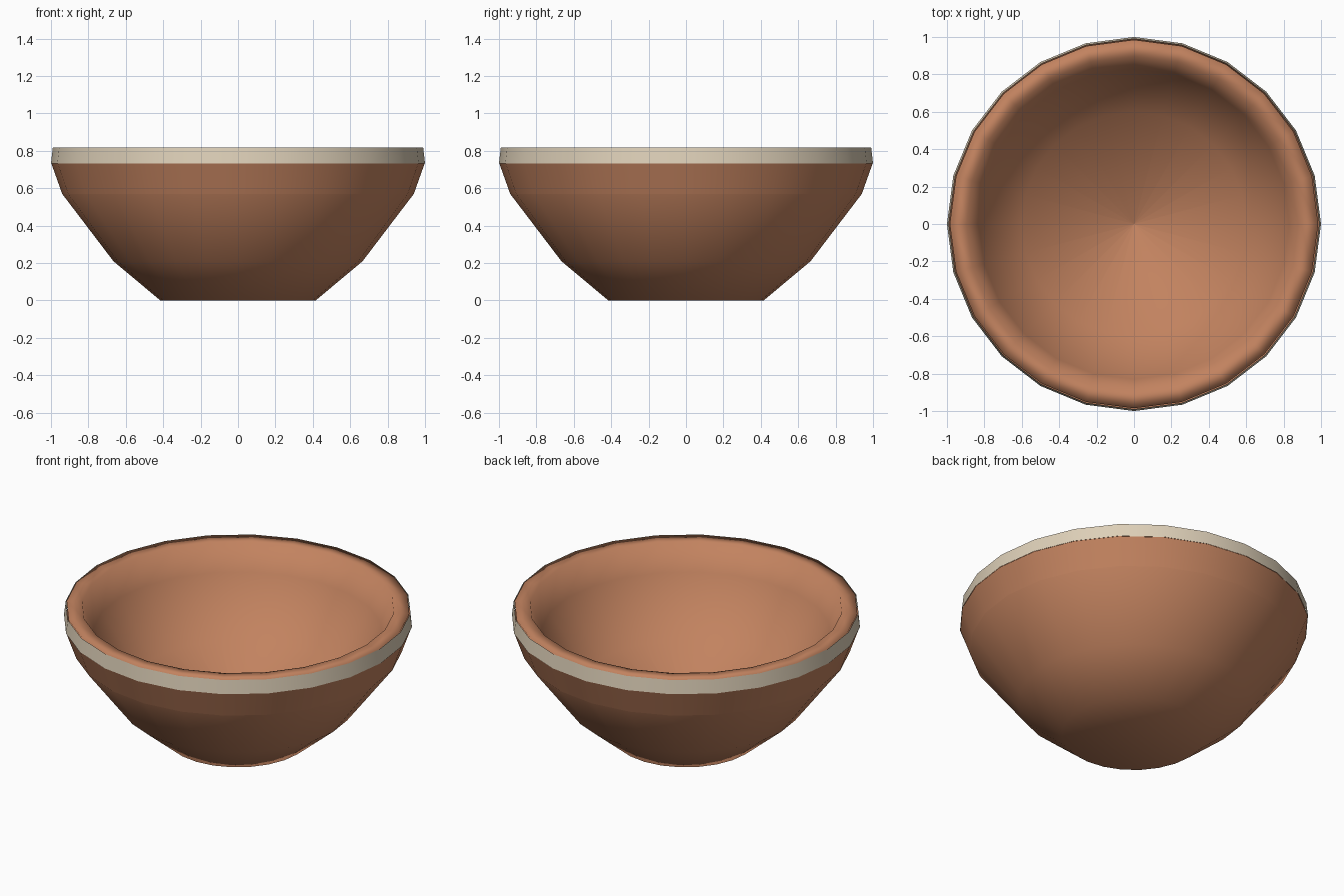
import bpy, bmesh, math

if "Cube" in bpy.data.objects:
    bpy.data.objects.remove(bpy.data.objects["Cube"])

SIDES = 24

def material(name, color):
    m = bpy.data.materials.new(name)
    m.diffuse_color = (*color, 1)
    m.use_nodes = True
    m.node_tree.nodes["Principled BSDF"].inputs["Base Color"].default_value = m.diffuse_color
    return m

def lathe(name, profile, mat):
    """Turn a (radius, height) profile; radius 0 gives a fan of triangles."""
    bm = bmesh.new()

    def ring(r, z):
        return [bm.verts.new((r * math.cos(2 * math.pi * i / SIDES),
                              r * math.sin(2 * math.pi * i / SIDES), z))
                for i in range(SIDES)]

    rings = [ring(r, z) for r, z in profile]
    for k, (a, b) in enumerate(zip(rings, rings[1:])):
        for i in range(SIDES):
            j = (i + 1) % SIDES
            if profile[k][0] == 0:
                loop = (a[i], b[j], b[i])
            elif profile[k + 1][0] == 0:
                loop = (a[i], a[j], b[i])
            else:
                loop = (a[i], a[j], b[j], b[i])
            bm.faces.new(loop).smooth = True
    bmesh.ops.delete(bm, geom=[v for v in bm.verts if not v.link_faces], context='VERTS')
    mesh = bpy.data.meshes.new(name)
    bm.to_mesh(mesh)
    bm.free()
    mesh.materials.append(mat)
    bpy.context.collection.objects.link(bpy.data.objects.new(name, mesh))

terracotta = material("terracotta", (0.54, 0.225, 0.115))
cream = material("cream glaze", (0.73, 0.63, 0.48))

# Bowl: underside, outer wall, rim, then the hollow
lathe("bowl", [(0, 0), (0.415, 0), (0.666, 0.21), (0.94, 0.57), (0.985, 0.818),
               (0.895, 0.818), (0.83, 0.655), (0.6, 0.33), (0, 0.13)], terracotta)

# Painted band around the rim, with a lower lip flush with the wall
lathe("rim_band", [(1.0, 0.733), (0.99, 0.818)], cream)
lathe("wall_flare", [(0.94, 0.57), (0.998, 0.733)], terracotta)
